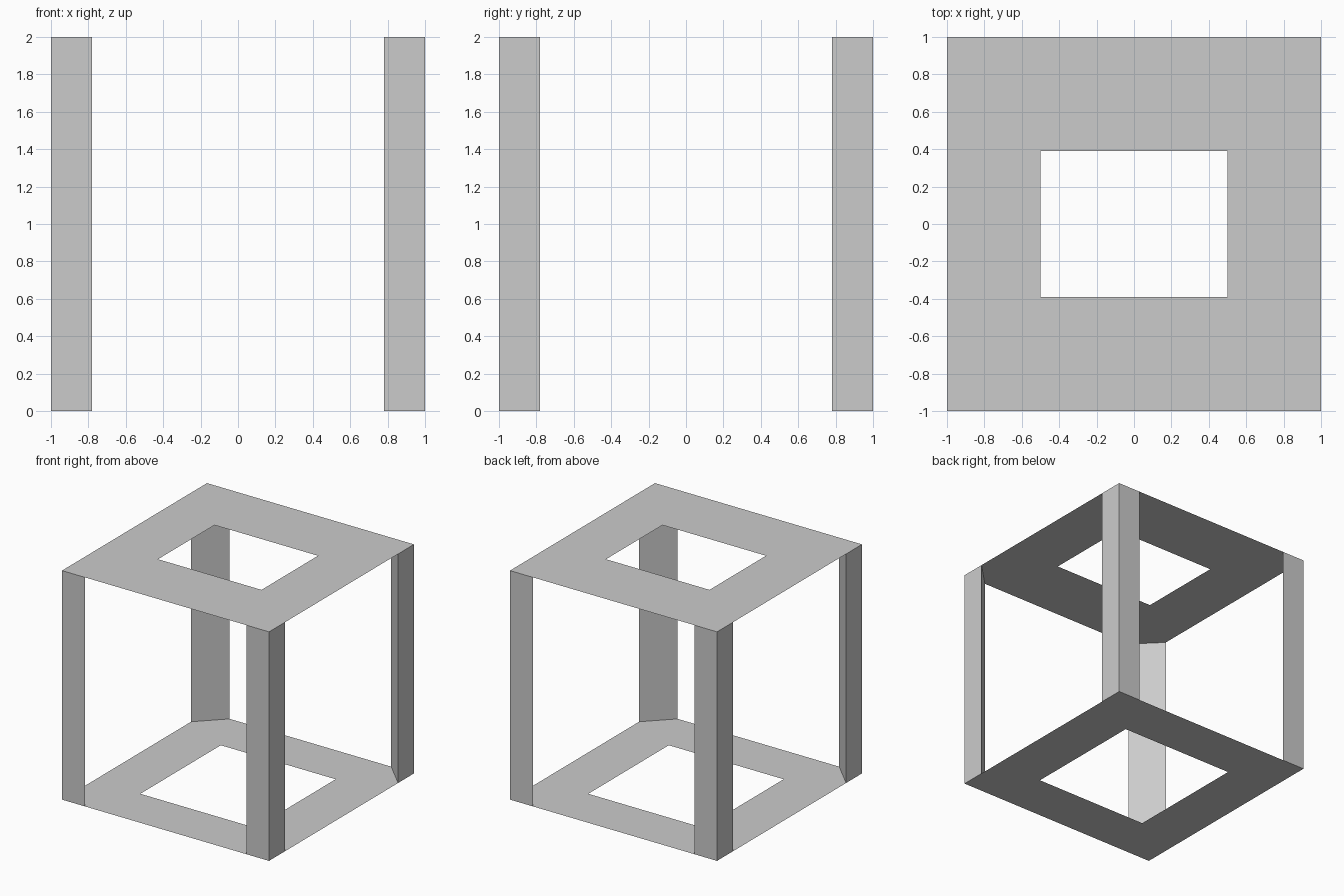
import bpy
import bmesh

cube = bpy.data.objects.get("Cube")
if cube:
    bpy.data.objects.remove(cube, do_unlink=True)

grey = bpy.data.materials.new("light grey")
grey.use_nodes = True
colour = (0.6, 0.6, 0.6, 1)
grey.diffuse_color = colour
grey.node_tree.nodes["Principled BSDF"].inputs["Base Color"].default_value = colour


def finish(name, bm):
    bm.normal_update()
    mesh = bpy.data.meshes.new(name)
    bm.to_mesh(mesh)
    bm.free()
    mesh.materials.append(grey)
    obj = bpy.data.objects.new(name, mesh)
    bpy.context.collection.objects.link(obj)


CORNERS = [(-1, -1), (1, -1), (1, 1), (-1, 1)]


# Flat square sheet with a rectangular opening
def frame(name, z, hole_x, hole_y, up):
    bm = bmesh.new()
    outer = [bm.verts.new((x, y, z)) for x, y in CORNERS]
    inner = [bm.verts.new((x * hole_x, y * hole_y, z)) for x, y in CORNERS]
    for i in range(4):
        j = (i + 1) % 4
        face = [outer[i], outer[j], inner[j], inner[i]]
        bm.faces.new(face if up else face[::-1])
    finish(name, bm)


# Triangular corner post, open where the sheets close it
def post(name, sx, sy, inset=0.78):
    bm = bmesh.new()
    profile = [(sx, sy), (sx * inset, sy), (sx, sy * inset)]
    low = [bm.verts.new((x, y, 0)) for x, y in profile]
    high = [bm.verts.new((x, y, 2)) for x, y in profile]
    for i in range(3):
        j = (i + 1) % 3
        face = [low[i], low[j], high[j], high[i]]
        bm.faces.new(face if sx * sy > 0 else face[::-1])
    finish(name, bm)


frame("bottom_frame", 0, 0.555, 0.555, False)
frame("top_frame", 2, 0.5, 0.39, True)
for sx, side in ((1, "left"), (-1, "right")):
    for sy, end in ((-1, "front"), (1, "back")):
        post(f"{end}_{side}_post", sx, sy)
